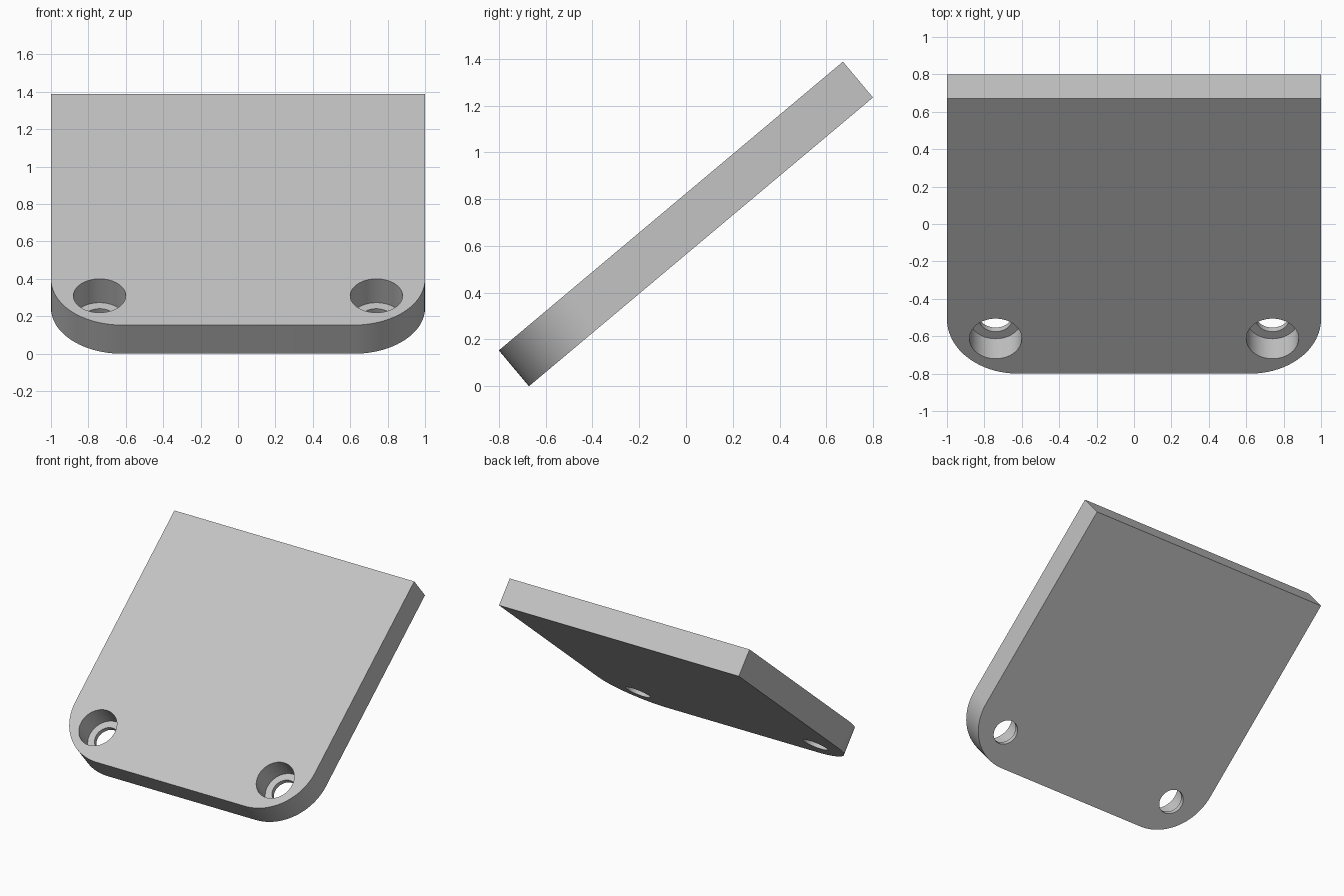
import bpy, bmesh, math
from mathutils import Matrix, Vector

cube = bpy.data.objects.get("Cube")
if cube:
    bpy.data.objects.remove(cube, do_unlink=True)

TILT = math.radians(40)
LENGTH, THICK, CORNER = 1.92, 0.2, 0.38
HOLE_X, HOLE_Y = 0.74, 0.244
BORE_R, SCREW_R, SEAT_Z = 0.14, 0.09, 0.034

grey = bpy.data.materials.new("light grey")
grey.use_nodes = True
grey.diffuse_color = (0.55, 0.55, 0.55, 1)
grey.node_tree.nodes["Principled BSDF"].inputs["Base Color"].default_value = grey.diffuse_color


def make_object(name, bm):
    bmesh.ops.recalc_face_normals(bm, faces=bm.faces)
    mesh = bpy.data.meshes.new(name)
    bm.to_mesh(mesh)
    bm.free()
    mesh.materials.append(grey)
    obj = bpy.data.objects.new(name, mesh)
    bpy.context.collection.objects.link(obj)
    return obj


def arc(cx, cy, radius, start, end, steps=24):
    angles = [math.radians(start + (end - start) * i / steps) for i in range(steps + 1)]
    return [(cx + radius * math.cos(a), cy + radius * math.sin(a)) for a in angles]


# Plate outline with two rounded front corners, extruded to its thickness
outline = arc(CORNER - 1, CORNER, CORNER, 180, 270) + arc(1 - CORNER, CORNER, CORNER, 270, 360)
outline += [(1, LENGTH), (-1, LENGTH)]
bm = bmesh.new()
base = bm.faces.new([bm.verts.new((x, y, 0)) for x, y in outline])
top = bmesh.ops.extrude_face_region(bm, geom=[base])["geom"]
bmesh.ops.translate(bm, vec=(0, 0, THICK), verts=[v for v in top if isinstance(v, bmesh.types.BMVert)])
plate = make_object("mounting_plate", bm)


# Stepped cutter: narrow screw hole below a wide counterbore
def hole_cutter(x):
    bm = bmesh.new()
    steps = [(SCREW_R, -0.1), (SCREW_R, SEAT_Z), (BORE_R, SEAT_Z), (BORE_R, THICK + 0.1)]
    rings = [[bm.verts.new((px, py, z)) for px, py in arc(x, HOLE_Y, r, 0, 360, 64)[:-1]]
             for r, z in steps]
    for low, high in zip(rings, rings[1:]):
        for i in range(len(low)):
            bm.faces.new((low[i - 1], low[i], high[i], high[i - 1]))
    bm.faces.new(rings[0])
    bm.faces.new(rings[-1])
    cutter = make_object("hole_cutter", bm)
    cutter.hide_render = True
    return cutter


bpy.context.view_layer.objects.active = plate
for side in (-1, 1):
    cutter = hole_cutter(side * HOLE_X)
    cut = plate.modifiers.new("screw_hole", "BOOLEAN")
    cut.operation, cut.solver, cut.object = "DIFFERENCE", "EXACT", cutter
    bpy.ops.object.modifier_apply(modifier=cut.name)
    bpy.data.objects.remove(cutter, do_unlink=True)

# Lean the plate back on its front lower edge, centred over the origin
front = -0.8 + THICK * math.sin(TILT)
plate.data.transform(Matrix.Translation(Vector((0, front, 0))) @ Matrix.Rotation(TILT, 4, "X"))

bpy.ops.object.select_all(action="DESELECT")
plate.select_set(True)
bpy.ops.object.shade_smooth_by_angle(angle=math.radians(30))
